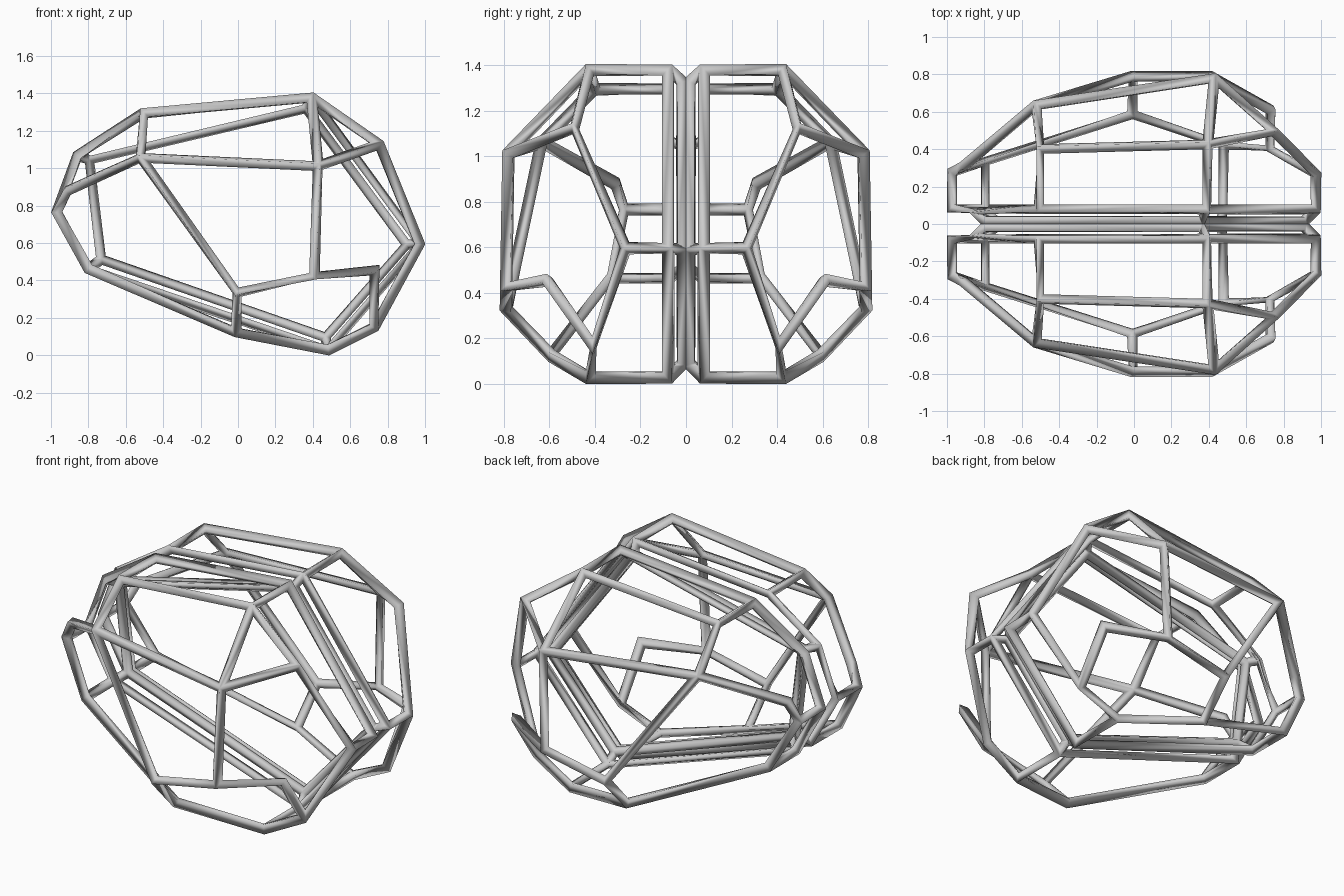
import bpy, bmesh

if "Cube" in bpy.data.objects:
    bpy.data.objects.remove(bpy.data.objects["Cube"])

RIM_Y = 0.075    # flat rim beside the central gap
INNER_Y = 0.014  # recessed loop inside the gap
bm = bmesh.new()


def pt(x, y, z):
    return bm.verts.new((x, y, z))


def panel(*verts):
    bm.faces.new(verts).smooth = True


# Outer corners of one half, from rear to front
tail = pt(-.972, .28, .765)
tail_up = pt(-.91, .31, .88)
base_rear = pt(-.80, .34, .46)
top_rear = pt(-.51, .405, 1.295)
side_rear = pt(-.525, .635, 1.06)
low_mid = pt(-.01, .79, .33)
base_mid = pt(-.01, .59, .122)
top_front = pt(.395, .43, 1.378)
side_front = pt(.43, .78, 1.015)
low_front = pt(.41, .79, .415)
base_front = pt(.48, .43, .027)
notch = pt(.73, .61, .455)
chin = pt(.73, .40, .15)
brow = pt(.755, .49, 1.13)
nose = pt(.972, .27, .595)

# Rim corners: outer corners carried straight in towards the gap
rim = {o: pt(o.co.x, RIM_Y, o.co.z)
       for o in (top_front, nose, base_front, base_rear, tail, top_rear)}
rim_back = pt(-.86, RIM_Y, 1.07)

# Flank panels
panel(top_rear, side_rear, side_front, top_front)
panel(top_front, side_front, brow)
panel(side_rear, low_mid, low_front, side_front)
panel(side_front, low_front, notch, chin, nose, brow)
panel(low_mid, base_mid, base_front, chin, notch, low_front)
panel(side_rear, tail_up, tail, base_rear, base_mid, low_mid)

# Panels from the flank to the rim
panel(rim[top_rear], top_rear, top_front, rim[top_front])
panel(rim[top_front], top_front, brow, nose, rim[nose])
panel(rim[nose], nose, chin, base_front, rim[base_front])
panel(rim[base_front], base_front, base_mid, base_rear, rim[base_rear])
panel(rim[base_rear], base_rear, tail, rim[tail])
panel(rim[tail], tail, tail_up, side_rear, top_rear, rim[top_rear], rim_back)

# Recessed inner loop and the sloped panels that join it to the rim
inner = [pt(x, INNER_Y, z) for x, z in
         ((.365, 1.325), (.91, .59), (.47, .09), (-.735, .51), (-.80, 1.05))]
stretches = [[rim[top_front], rim[nose]],
             [rim[nose], rim[base_front]],
             [rim[base_front], rim[base_rear]],
             [rim[base_rear], rim[tail], rim_back],
             [rim_back, rim[top_rear], rim[top_front]]]
for i, stretch in enumerate(stretches):
    panel(*stretch, inner[(i + 1) % 5], inner[i])
panel(*inner)

bmesh.ops.recalc_face_normals(bm, faces=bm.faces)
mesh = bpy.data.meshes.new("wire_cage")
bm.to_mesh(mesh)
bm.free()
cage = bpy.data.objects.new("wire_cage", mesh)
bpy.context.collection.objects.link(cage)

# Struts along every panel border
struts = cage.modifiers.new("struts", 'WIREFRAME')
struts.thickness = 0.06
struts.offset = 0
struts.use_even_offset = True
struts.use_replace = True

# Opposite half
mirror = cage.modifiers.new("mirror", 'MIRROR')
mirror.use_axis = (False, True, False)
mirror.use_mirror_merge = False
